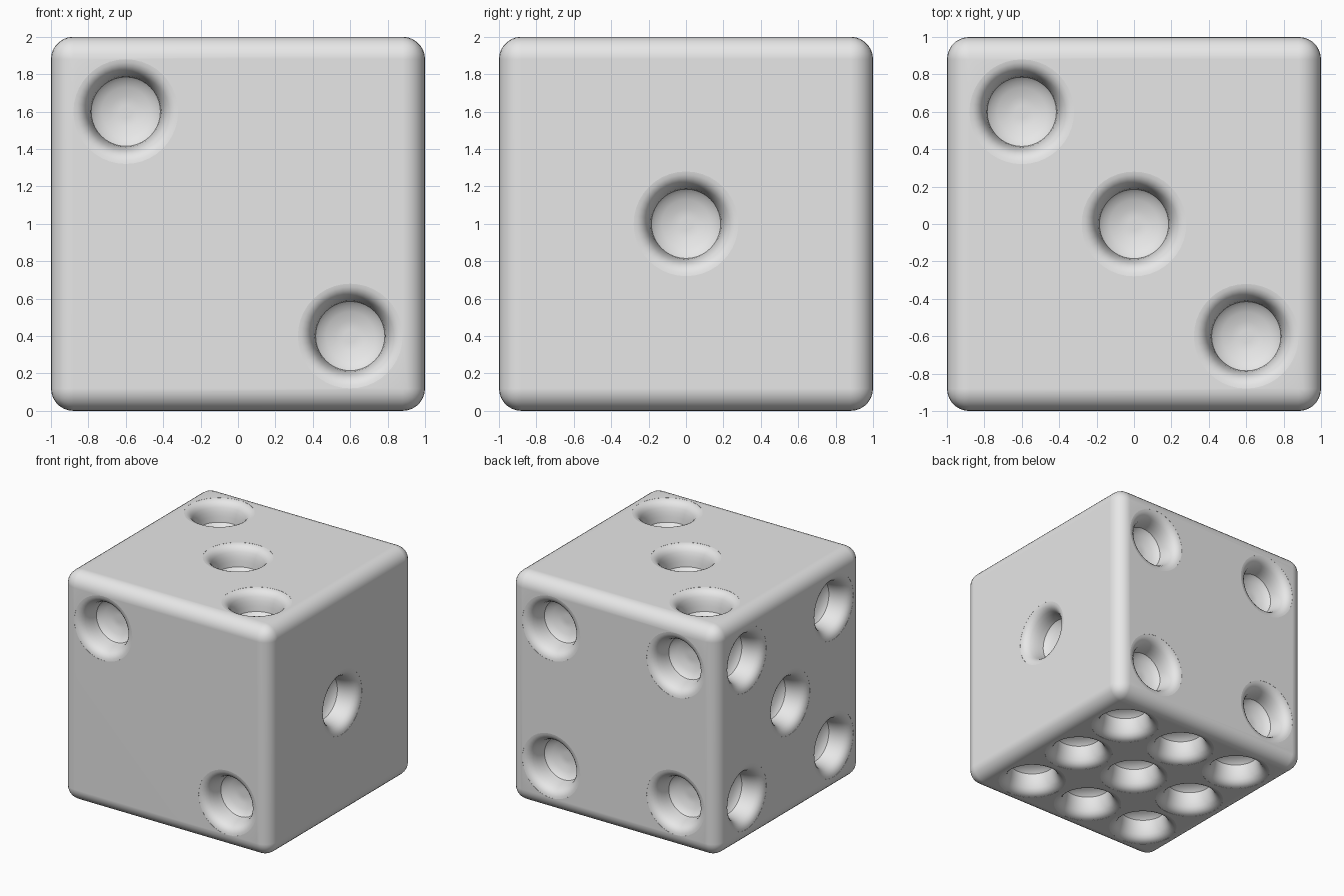
import bpy, bmesh, math
from mathutils import Matrix, Vector

if "Cube" in bpy.data.objects:
    bpy.data.objects.remove(bpy.data.objects["Cube"], do_unlink=True)

grey = bpy.data.materials.new("light_grey")
grey.use_nodes = True
grey.diffuse_color = (0.8, 0.8, 0.8, 1)
grey.node_tree.nodes["Principled BSDF"].inputs["Base Color"].default_value = (0.8, 0.8, 0.8, 1)


def make_object(name, bm):
    bmesh.ops.recalc_face_normals(bm, faces=bm.faces)
    mesh = bpy.data.meshes.new(name)
    bm.to_mesh(mesh)
    bm.free()
    mesh.materials.append(grey)
    obj = bpy.data.objects.new(name, mesh)
    bpy.context.collection.objects.link(obj)
    return obj


# Rounded cube body
bm = bmesh.new()
bmesh.ops.create_cube(bm, size=2)
bmesh.ops.bevel(bm, geom=bm.edges[:], offset=0.12, segments=7, profile=0.5, affect='EDGES')
die = make_object("die_body", bm)

# Dimple profile: flared soft lip, steep wall, shallow bowl floor (radius, depth)
PROFILE = [(0.28, 0.05), (0.28, -0.001), (0.262, -0.004), (0.243, -0.012), (0.225, -0.027),
           (0.21, -0.05), (0.198, -0.085), (0.19, -0.125), (0.185, -0.17),
           (0.165, -0.19), (0.13, -0.207), (0.08, -0.222), (0.035, -0.227)]
SIDES = 40


def add_dimple(bm, matrix):
    rings = []
    for r, z in PROFILE:
        rings.append([bm.verts.new(matrix @ Vector((r * math.cos(a), r * math.sin(a), z)))
                      for a in (math.tau * i / SIDES for i in range(SIDES))])
    for upper, lower in zip(rings, rings[1:]):
        for i in range(SIDES):
            j = (i + 1) % SIDES
            bm.faces.new((upper[i], upper[j], lower[j], lower[i]))
    bm.faces.new(rings[0])
    bm.faces.new(rings[-1])


# Dimple layouts per face: outward normal, face right axis, spots
S = 0.6
diagonal = [(-S, S), (S, -S)]
corners = diagonal + [(S, S), (-S, -S)]
grid = [(u, v) for u in (-S, 0, S) for v in (-S, 0, S)]
layouts = [
    ((0, -1, 0), (1, 0, 0), diagonal),
    ((1, 0, 0), (0, 1, 0), [(0, 0)]),
    ((0, 0, 1), (1, 0, 0), diagonal + [(0, 0)]),
    ((0, 1, 0), (-1, 0, 0), corners),
    ((-1, 0, 0), (0, -1, 0), corners + [(0, 0)]),
    ((0, 0, -1), (1, 0, 0), grid),
]
bm = bmesh.new()
for normal, right, spots in layouts:
    n, r = Vector(normal), Vector(right)
    up = n.cross(r)
    basis = Matrix((r, up, n)).transposed().to_4x4()
    for u, v in spots:
        add_dimple(bm, Matrix.Translation(n + r * u + up * v) @ basis)
cutter = make_object("dimple_cutter", bm)
cutter.hide_render = True

# Carve the dimples and clean up
cut = die.modifiers.new("dimples", 'BOOLEAN')
cut.operation = 'DIFFERENCE'
cut.solver = 'EXACT'
cut.object = cutter
bpy.ops.object.select_all(action='DESELECT')
die.select_set(True)
bpy.context.view_layer.objects.active = die
bpy.ops.object.modifier_apply(modifier=cut.name)
bpy.data.objects.remove(cutter, do_unlink=True)

# Stand on the ground and smooth the surface
die.data.transform(Matrix.Translation((0, 0, 1)))
bpy.ops.object.shade_smooth_by_angle(angle=math.radians(38))
weighted = die.modifiers.new("weighted_normals", 'WEIGHTED_NORMAL')
weighted.keep_sharp = True
